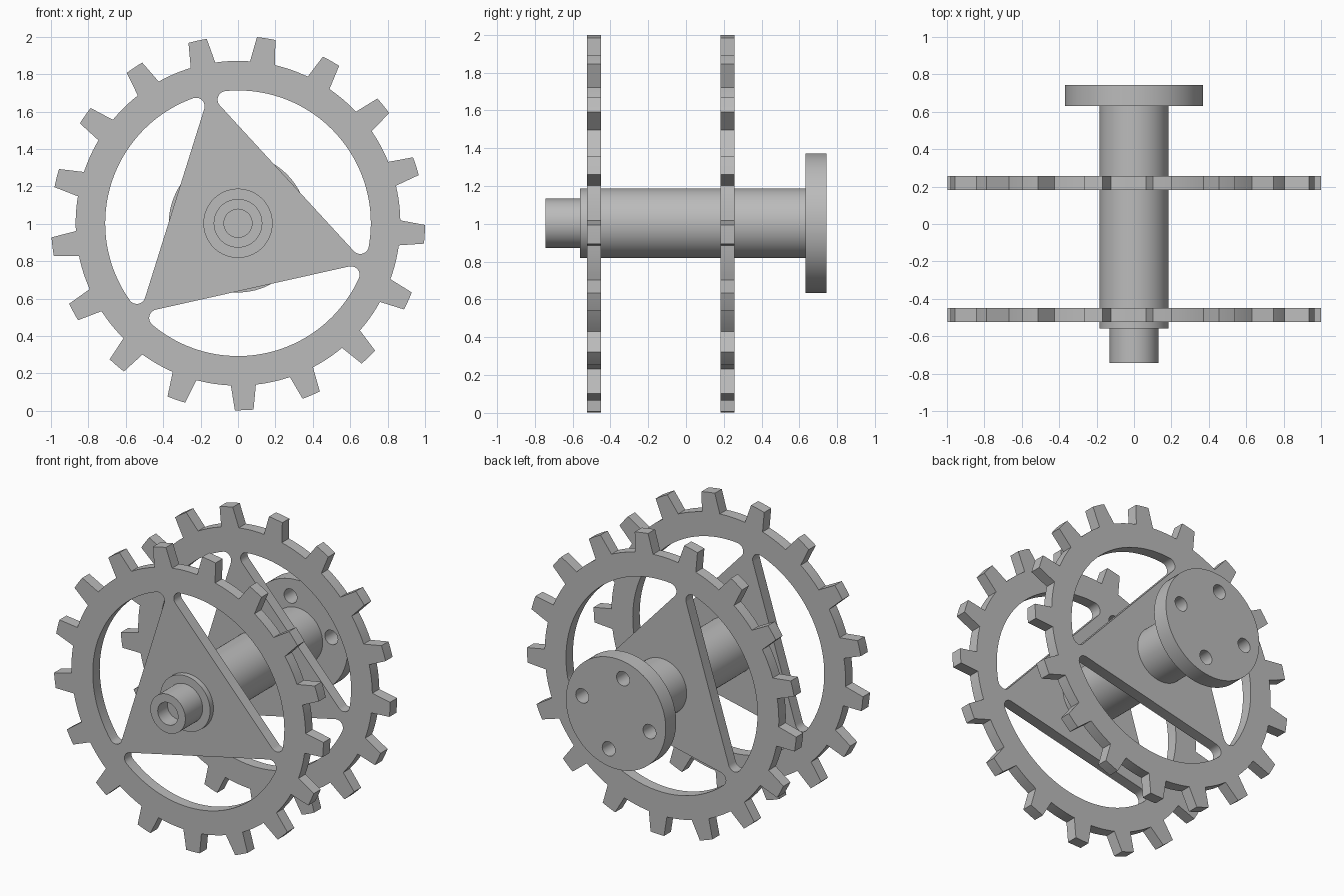
import bpy, bmesh
from math import sin, cos, pi, radians, sqrt, atan2, asin

CENTRE_Z = 1.003
TEETH = 17
TIP_R, ROOT_R, RIM_R = 1.0, 0.868, 0.71

cube = bpy.data.objects.get("Cube")
if cube:
    bpy.data.objects.remove(cube, do_unlink=True)

grey = bpy.data.materials.new("plain grey")
grey.use_nodes = True
colour = (0.5, 0.5, 0.5, 1)
grey.diffuse_color = colour
grey.node_tree.nodes["Principled BSDF"].inputs["Base Color"].default_value = colour


def arc(cx, cy, r, a0, a1, n):
    return [(cx + r * cos(a0 + (a1 - a0) * i / n), cy + r * sin(a0 + (a1 - a0) * i / n))
            for i in range(n + 1)]


def circle(cx, cy, r, n):
    return arc(cx, cy, r, 0, 2 * pi, n)[:-1]


def turn(points, a):
    return [(x * cos(a) - y * sin(a), x * sin(a) + y * cos(a)) for x, y in points]


def finish(name, bm):
    bmesh.ops.remove_doubles(bm, verts=bm.verts, dist=0.0001)
    bmesh.ops.recalc_face_normals(bm, faces=bm.faces)
    mesh = bpy.data.meshes.new(name)
    bm.to_mesh(mesh)
    bm.free()
    mesh.materials.clear()
    mesh.materials.append(grey)
    obj = bpy.data.objects.new(name, mesh)
    bpy.context.collection.objects.link(obj)
    obj.location.z = CENTRE_Z
    bpy.ops.object.select_all(action='DESELECT')
    obj.select_set(True)
    bpy.context.view_layer.objects.active = obj
    bpy.ops.object.shade_smooth_by_angle(angle=radians(30))
    return obj


def plate(name, loops, y0, y1):
    """Outline with holes, extruded along y."""
    curve = bpy.data.curves.new(name + "_outline", 'CURVE')
    curve.dimensions = '2D'
    curve.fill_mode = 'BOTH'
    curve.extrude = (y1 - y0) / 2
    for loop in loops:
        spline = curve.splines.new('POLY')
        spline.points.add(len(loop) - 1)
        for p, (x, z) in zip(spline.points, loop):
            p.co = (x, z, 0, 1)
        spline.use_cyclic_u = True
    temp = bpy.data.objects.new(name + "_outline", curve)
    bpy.context.collection.objects.link(temp)
    bpy.context.view_layer.update()
    mesh = bpy.data.meshes.new_from_object(
        temp.evaluated_get(bpy.context.evaluated_depsgraph_get()))
    bm = bmesh.new()
    bm.from_mesh(mesh)
    bpy.data.objects.remove(temp, do_unlink=True)
    bpy.data.curves.remove(curve)
    bpy.data.meshes.remove(mesh)
    for v in bm.verts:
        x, z, d = v.co
        v.co = (x, (y0 + y1) / 2 - d, z)
    return finish(name, bm)


# Toothed rim outline
pitch = 2 * pi / TEETH
tip_a, root_a = asin(0.05 / TIP_R), asin(0.067 / ROOT_R)
tooth = arc(0, 0, TIP_R, -tip_a, tip_a, 4) + arc(0, 0, ROOT_R, root_a, pitch - root_a, 6)
outline = []
for i in range(TEETH):
    outline += turn(tooth, radians(-88.1) + i * pitch)

# Window between the rim and one side of the triangular web, with filleted corners
side, fillet = RIM_R / 2, 0.046
fx = side + fillet
fy = sqrt((RIM_R - fillet) ** 2 - fx ** 2)
corner = atan2(fy, fx)
window = (arc(0, 0, RIM_R, -corner, corner, 48)
          + arc(fx, fy, fillet, corner, pi, 10)[1:]
          + arc(fx, -fy, fillet, pi, 2 * pi - corner, 10)[:-1])
windows = [turn(window, radians(42.6 + 120 * k)) for k in range(3)]

plate("front_gear", [outline] + windows, -0.524, -0.45)
plate("rear_gear", [outline] + windows, 0.183, 0.257)

# Flange with four bolt holes
bolts = [turn(circle(0.255, 0, 0.048, 24), radians(12 + 90 * k)) for k in range(4)]
plate("rear_flange", [circle(0, 0, 0.37, 96)] + bolts, 0.632, 0.743)

# Stepped shaft with a blind bore in its front end
profile = [(0, -0.64), (0.075, -0.64), (0.075, -0.743), (0.13, -0.743),
           (0.13, -0.56), (0.185, -0.56), (0.185, 0.64), (0, 0.64)]
bm = bmesh.new()
verts = [bm.verts.new((r, y, 0)) for r, y in profile]
edges = [bm.edges.new(pair) for pair in zip(verts, verts[1:])]
bmesh.ops.spin(bm, geom=verts + edges, cent=(0, 0, 0), axis=(0, 1, 0),
               angle=2 * pi, steps=72)
finish("shaft", bm)
